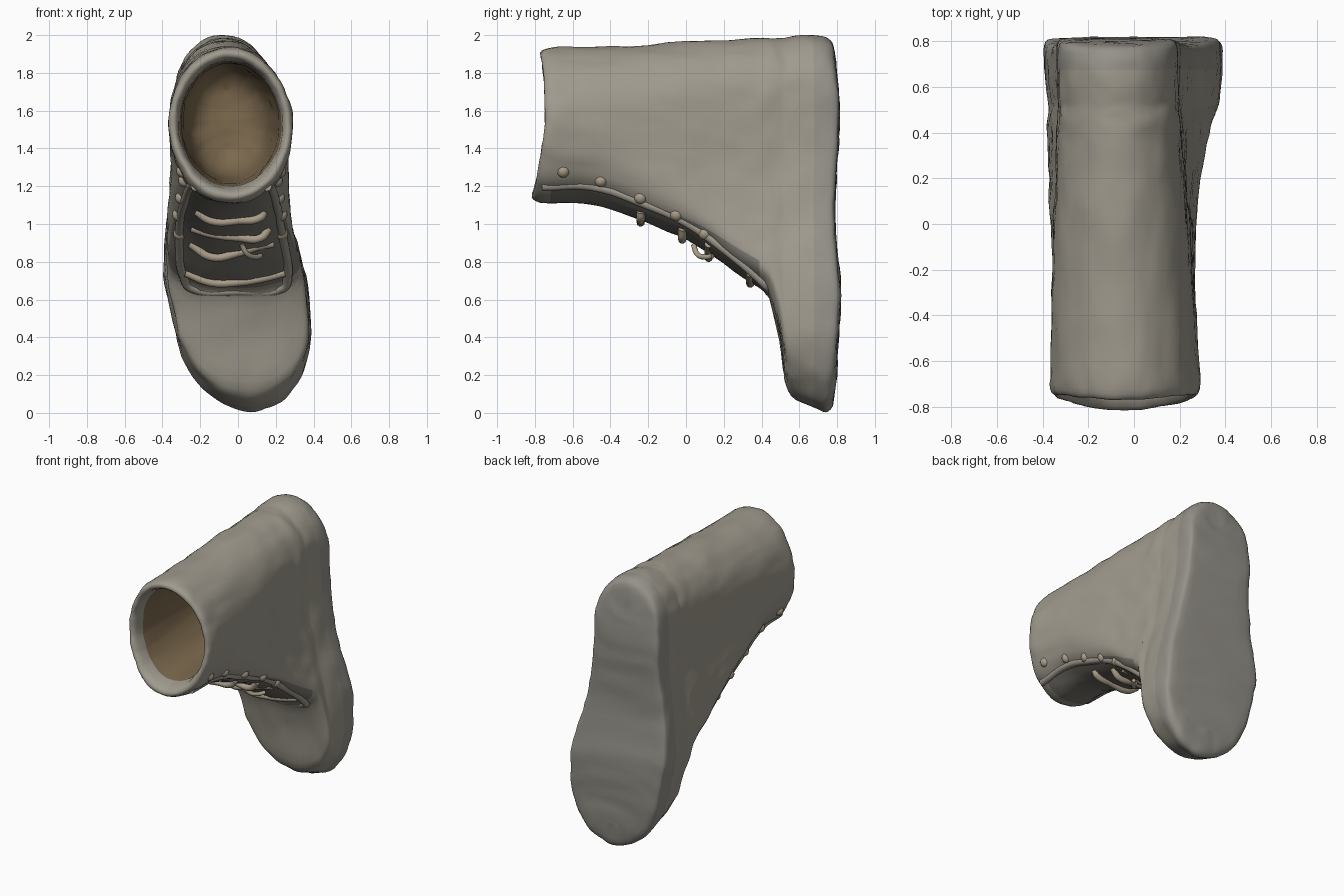
import bpy, bmesh, math

if "Cube" in bpy.data.objects:
    bpy.data.objects.remove(bpy.data.objects["Cube"])

# Outlines along z: (z, left x, right x), at the shaft opening and at the sole
SHAFT = [(0, -.27, .40), (.4, -.33, .39), (.7, -.395, .375), (1, -.385, .315),
         (1.3, -.36, .29), (1.6, -.37, .29), (2, -.37, .27)]
TREAD = [(0, -.27, .40), (.4, -.33, .39), (.7, -.395, .375), (1, -.385, .28),
         (1.3, -.34, .21), (1.6, -.335, .185), (2, -.33, .17)]
# Sections: (y, low z, high z, low corner radius, width scale)
SOLE = [(.803, .2, 1.8, .36, .7), (.8, .05, 1.94, .41, .94), (.785, .015, 1.975, .42, .99),
        (.755, 0, 1.99, .42, 1.0), (.72, .01, 2.0, .42, 1.0), (.68, .03, 2.0, .42, .99)]
UPPER = [(-.77, 1.12, 1.925, .41, 1), (-.72, 1.1, 1.935, .4, 1), (-.55, 1.115, 1.935, .37, 1),
         (-.4, 1.085, 1.94, .33, 1), (-.2, 1.0, 1.95, .27, 1), (0, .92, 1.965, .22, 1),
         (.1, .86, 1.97, .2, .98), (.2, .79, 1.975, .18, .97), (.3, .715, 1.98, .16, .97),
         (.4, .655, 1.985, .14, .97), (.44, .62, 1.988, .16, .97), (.48, .46, 1.99, .2, .96),
         (.505, .33, 1.99, .24, .95), (.525, .14, 1.99, .3, .95), (.55, .08, 1.995, .38, .965),
         (.62, .05, 2.0, .42, .98)]
RIM = [(-.795, 1.14, 1.91, .38, .95), (-.79, 1.17, 1.88, .35, .87), (-.74, 1.2, 1.86, .32, .81)]
LINING = [(-.4, 1.22, 1.85, .3, .8), (-.05, 1.24, 1.85, .3, .77), (.1, 1.28, 1.82, .26, .66),
          (.16, 1.4, 1.7, .15, .38)]
N = 56


def material(name, rgb):
    m = bpy.data.materials.new(name)
    m.diffuse_color = (*rgb, 1)
    m.use_nodes = True
    m.node_tree.nodes["Principled BSDF"].inputs["Base Color"].default_value = m.diffuse_color
    return m


TAN = material("worn_leather", (.35, .325, .27))
GREY = material("worn_sole", (.3, .285, .25))
BROWN = material("brown_lining", (.2, .14, .075))
LACE = material("pale_lace", (.4, .34, .25))
DARK = material("dark_tongue", (.2, .19, .165))


def interp(table, k):
    if k <= table[0][0]:
        return table[0][1:]
    for a, b in zip(table, table[1:]):
        if k <= b[0]:
            t = (k - a[0]) / (b[0] - a[0])
            return [p + (q - p) * t for p, q in zip(a[1:], b[1:])]
    return table[-1][1:]


def side_x(y, z, side, low, high, r, scale):
    """x of the left or right wall at height z, rounded at both ends."""
    k = min(1, max(0, (y + .7) / 1.5))
    lo, hi = (a + (b - a) * k for a, b in zip(interp(SHAFT, z), interp(TREAD, z)))
    rt = .4 + (.28 - .4) * k
    rt = min(rt, (high - low) / 2)
    e = 1
    for d, rad in ((z - low, r), (high - z, rt)):
        if d < rad:
            e *= math.sqrt(max(0, 1 - (1 - d / rad) ** 2))
    return (lo + hi) / 2 + side * (hi - lo) / 2 * scale * e


def bend(y, z):
    """Dipped rim at the opening and gently waved tread."""
    if y < -.55:
        k = min(1, (-.55 - y) / .2)
        return y + k * interp([(1.1, -.035), (1.25, 0), (1.5, .045), (1.75, .04), (1.93, .02)], z)[0]
    if y > .7:
        k = min(1, (y - .7) / .07)
        return y + k * interp([(0, -.02), (.3, 0), (.65, .02), (1.05, -.018), (1.6, .015), (2, -.02)], z)[0]
    return y


def loft(name, rows, mats, mat_of):
    bm = bmesh.new()
    rings = []
    for y, low, high, r, s in rows:
        ring = []
        for i in range(N):
            t = 2 * math.pi * i / N
            z = (low + high) / 2 - (high - low) / 2 * math.cos(t)
            side = 1 if i < N / 2 else -1
            ring.append(bm.verts.new((side_x(y, z, side, low, high, r, s), bend(y, z), z)))
        rings.append(ring)
    for j, (a, b) in enumerate(zip(rings, rings[1:])):
        for i in range(N):
            k = (i + 1) % N
            bm.faces.new((a[i], a[k], b[k], b[i])).material_index = mat_of(j, i)
    for ring, j in ((rings[0], 0), (rings[-1], len(rows))):
        for i in range(N // 2):
            vs = [ring[i], ring[i + 1], ring[N - i - 1], ring[(N - i) % N]]
            bm.faces.new(list(dict.fromkeys(vs))).material_index = mat_of(j, N // 2)
    bmesh.ops.recalc_face_normals(bm, faces=bm.faces)
    for f in bm.faces:
        f.smooth = True
    me = bpy.data.meshes.new(name)
    bm.to_mesh(me)
    bm.free()
    ob = bpy.data.objects.new(name, me)
    bpy.context.collection.objects.link(ob)
    for m in mats:
        me.materials.append(m)
    sub = ob.modifiers.new("smooth", 'SUBSURF')
    sub.levels = sub.render_levels = 1
    # Worn, lumpy surface
    tex = bpy.data.textures.new(name + "_wear", 'CLOUDS')
    tex.noise_scale = .13
    d = ob.modifiers.new("wear", 'DISPLACE')
    d.texture, d.strength, d.mid_level = tex, .022, .5
    return ob


def tube(name, pts, radius, mat):
    cu = bpy.data.curves.new(name, 'CURVE')
    cu.dimensions = '3D'
    cu.bevel_depth, cu.bevel_resolution, cu.resolution_u = radius, 3, 6
    cu.use_fill_caps = True
    sp = cu.splines.new('BEZIER')
    sp.bezier_points.add(len(pts) - 1)
    for p, co in zip(sp.bezier_points, pts):
        p.co = co
        p.handle_left_type = p.handle_right_type = 'AUTO'
    cu.materials.append(mat)
    ob = bpy.data.objects.new(name, cu)
    bpy.context.collection.objects.link(ob)
    return ob


def on_wall(y, z, side, inset=0.0):
    return (side_x(y, z, side, *interp(UPPER, y)) - side * inset, y, z)


def boot_material(j, i):
    """Grey sole, brown lining, dark tongue low on the instep, tan elsewhere."""
    u = j - len(SOLE)
    if u < -1:
        return 3
    if u >= len(UPPER) + 2:
        return 1
    return 2 if 6 <= u < len(UPPER) - 2 and min(i, N - 1 - i) < 6 else 0


# Sole, upper, rolled rim and hollow lining in one skin
loft("boot_body", SOLE + UPPER[::-1] + RIM + LINING, [TAN, BROWN, DARK, GREY], boot_material)

# Lace facing edge: up one side, across the throat and back along the other
FACING = [(-.76, 1.2), (-.5, 1.2), (-.2, 1.1), (0, 1.01), (.2, .87), (.38, .72)]
right = [on_wall(y, z, 1, .014) for y, z in FACING]
left = [on_wall(y, z, -1, .014) for y, z in FACING]
throat = [(.24, .435, .665), (0, .44, .645), (-.25, .435, .665)]
tube("facing_edge", right + throat + left[::-1], .026, TAN)

# Lace hooks
for i, (y, z) in enumerate([(-.65, 1.28), (-.45, 1.23), (-.24, 1.14), (-.05, 1.05), (.1, .95)]):
    for side in (1, -1):
        bpy.ops.mesh.primitive_uv_sphere_add(segments=16, ring_count=8, radius=.035,
                                             location=on_wall(y, z, side, .015))
        ob = bpy.context.object
        ob.name = f"lace_hook_{i}_{'right' if side > 0 else 'left'}"
        ob.data.materials.append(LACE)
        bpy.ops.object.shade_smooth()

# Laces lying flat across the tongue
for i, (y, tilt) in enumerate([(-.24, .01), (-.02, -.01), (.12, .03), (.34, .01)]):
    low = interp(UPPER, y)[0]
    pts = [on_wall(y, low + .05, -1, .01), (-.14, y, low + .008 - tilt), (0, y, low),
           (.12, y, low + .008 + tilt), on_wall(y, low + .05, 1, .01)]
    tube(f"lace_{i}", pts, .022, LACE)
# Hanging lace loop
tube("lace_loop", [(.02, .04, .89), (.05, .06, .84), (.09, .1, .825), (.12, .14, .83)], .014, LACE)
